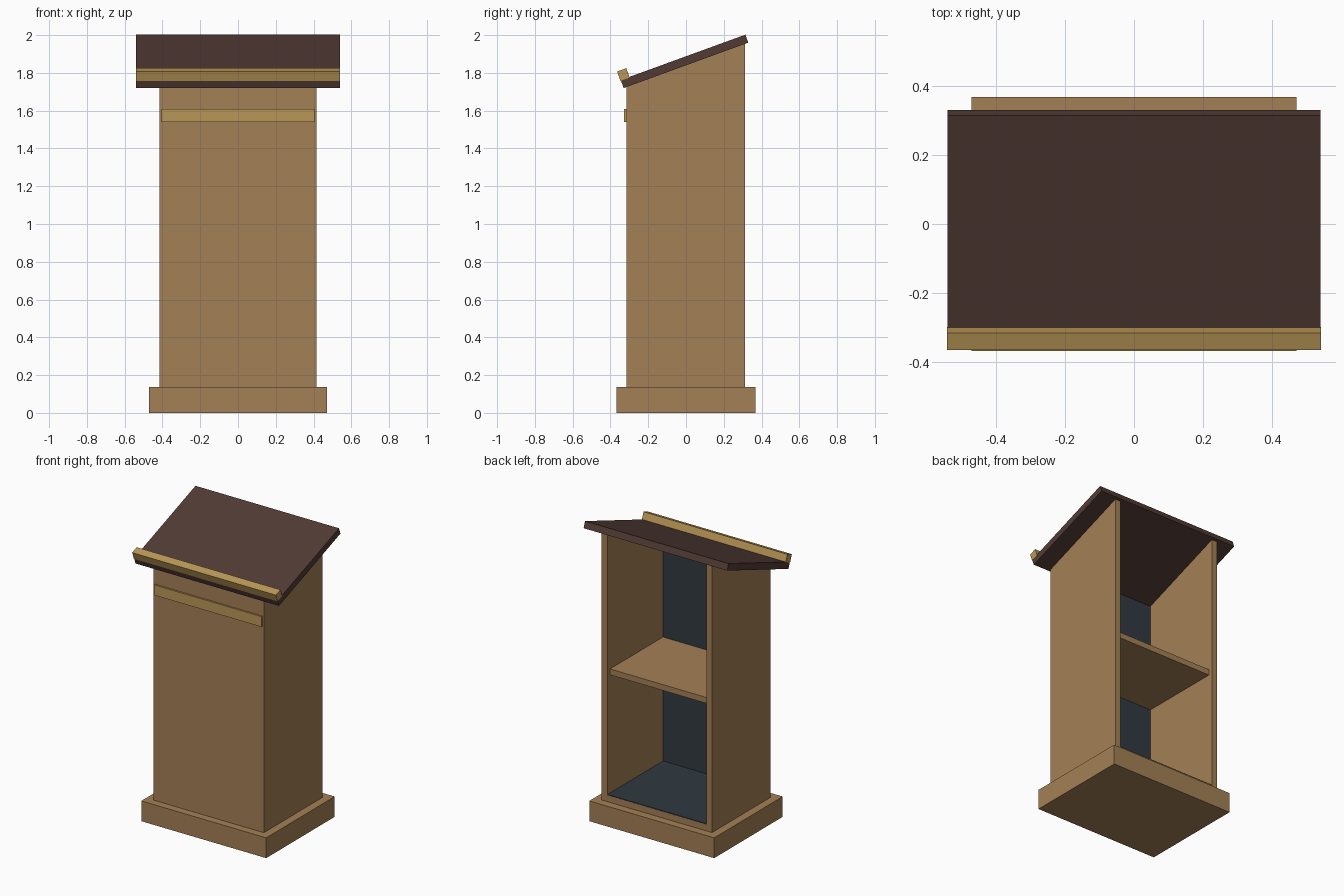
import bpy, math
from mathutils import Matrix, Vector

if "Cube" in bpy.data.objects:
    bpy.data.objects.remove(bpy.data.objects["Cube"])


def material(name, rgb):
    m = bpy.data.materials.new(name)
    m.diffuse_color = (*rgb, 1)
    m.use_nodes = True
    m.node_tree.nodes["Principled BSDF"].inputs["Base Color"].default_value = m.diffuse_color
    return m


wood = material("oak wood", (0.37, 0.214, 0.09))
dark = material("dark brown wood", (0.085, 0.044, 0.036))
gold = material("golden trim", (0.49, 0.31, 0.095))
slate = material("slate lining", (0.030, 0.042, 0.052))

TILT = math.radians(20)


def extrude_x(name, profile, x0, x1, mat):
    """Solid made from a (y, z) outline swept along x."""
    n = len(profile)
    verts = [(x, y, z) for x in (x0, x1) for y, z in profile]
    faces = [list(range(n))[::-1], list(range(n, 2 * n))]
    faces += [[i, (i + 1) % n, n + (i + 1) % n, n + i] for i in range(n)]
    me = bpy.data.meshes.new(name)
    me.from_pydata(verts, [], faces)
    me.update()
    me.materials.append(mat)
    ob = bpy.data.objects.new(name, me)
    bpy.context.collection.objects.link(ob)
    return ob


def rect(y0, y1, z0, z1):
    return [(y0, z0), (y1, z0), (y1, z1), (y0, z1)]


def top_z(y):
    """Height of the underside of the sloping desk."""
    return 1.84 + y * math.tan(TILT)


def sloped(y0, y1, z0):
    return [(y0, z0), (y1, z0), (y1, top_z(y1)), (y0, top_z(y0))]


def tilted(u0, u1, v0, v1):
    """Rectangle along the slope, measured from the desk's lower front edge."""
    c, s = math.cos(TILT), math.sin(TILT)
    return [(-0.33 + u * c - v * s, top_z(-0.33) + u * s + v * c)
            for u, v in rect(u0, u1, v0, v1)]


# plinth
extrude_x("plinth", rect(-0.368, 0.368, 0, 0.138), -0.47, 0.47, wood)

# cabinet: sides, front, floor, shelf (open at the back)
extrude_x("left_side", sloped(-0.315, 0.313, 0.138), -0.415, -0.372, wood)
extrude_x("right_side", sloped(-0.315, 0.313, 0.138), 0.372, 0.415, wood)
extrude_x("front_panel", sloped(-0.315, -0.29, 0.138), -0.372, 0.372, wood)
extrude_x("floor_board", rect(-0.29, 0.313, 0.138, 0.182), -0.372, 0.372, wood)
extrude_x("shelf", rect(-0.285, 0.285, 0.99, 1.03), -0.372, 0.372, wood)

# dark lining inside
extrude_x("front_lining", sloped(-0.29, -0.284, 0.182), -0.372, 0.372, slate)
extrude_x("floor_lining", rect(-0.284, 0.312, 0.182, 0.187), -0.372, 0.372, slate)

# sloping reading desk with book ledge, and front trim strip
extrude_x("desk_top", tilted(0, 0.702, 0, 0.045), -0.54, 0.54, dark)
extrude_x("book_ledge", tilted(-0.003, 0.049, 0.041, 0.094), -0.541, 0.541, gold)
extrude_x("trim_strip", rect(-0.327, -0.314, 1.54, 1.61), -0.405, 0.405, gold)
